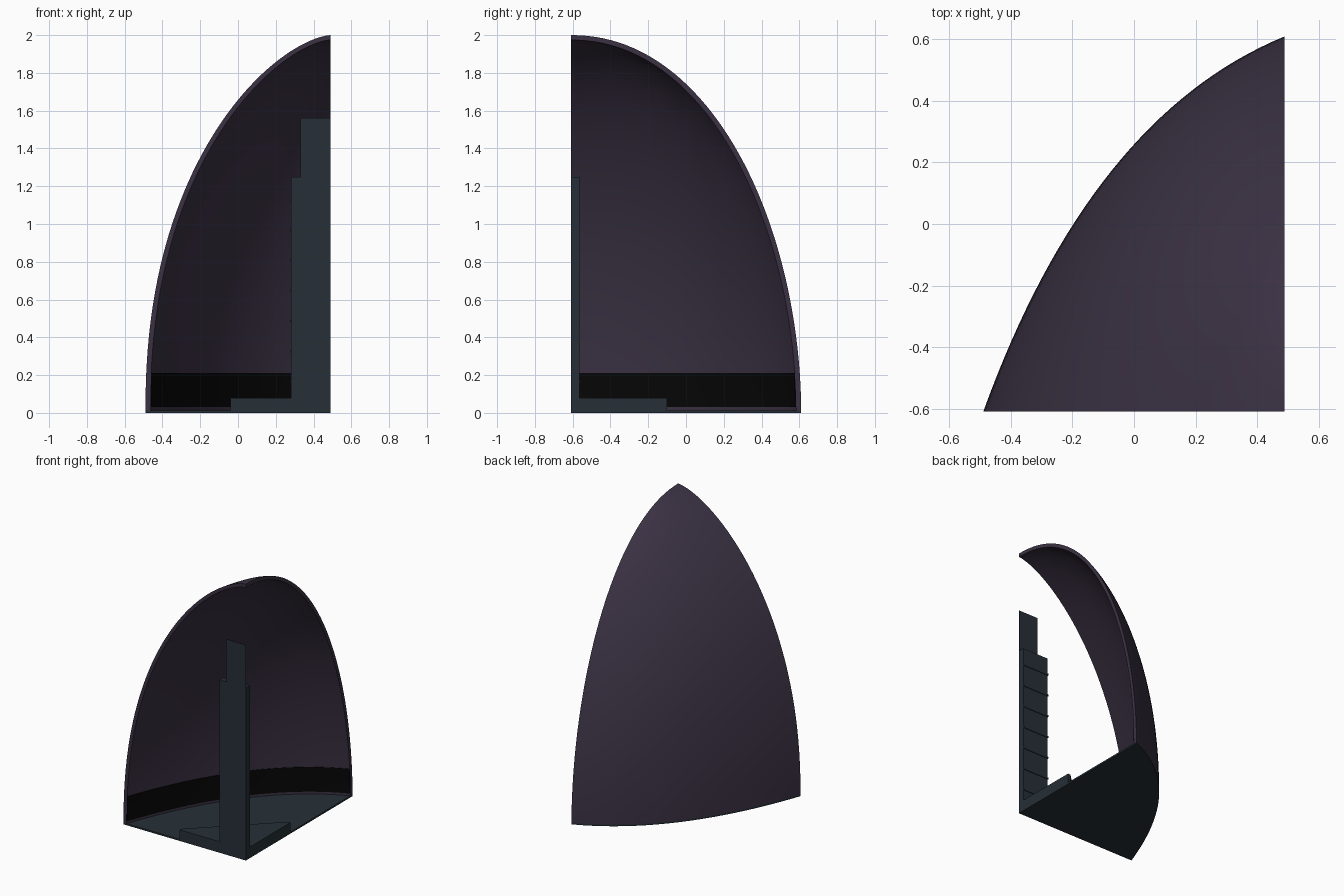
import bpy, bmesh, math

if "Cube" in bpy.data.objects:
    bpy.data.objects.remove(bpy.data.objects["Cube"], do_unlink=True)

CX, CY = 0.49, -0.61          # corner axis under the apex
WIDTH, DEPTH, HEIGHT = 0.98, 1.22, 2.0
FLOOR = 0.012
ROWS, COLS = 48, 32


def material(name, color):
    m = bpy.data.materials.new(name)
    m.use_nodes = True
    m.diffuse_color = (*color, 1)
    bsdf = m.node_tree.nodes["Principled BSDF"]
    bsdf.inputs["Base Color"].default_value = (*color, 1)
    bsdf.inputs["Roughness"].default_value = 0.8
    return m


PURPLE = material("dark purple", (0.043, 0.031, 0.056))
TEAL = material("dark teal", (0.019, 0.029, 0.038))
BLACK = material("black", (0.002, 0.002, 0.002))


def finish(name, bm, mat, smooth=False):
    bmesh.ops.recalc_face_normals(bm, faces=bm.faces)
    mesh = bpy.data.meshes.new(name)
    bm.to_mesh(mesh)
    bm.free()
    ob = bpy.data.objects.new(name, mesh)
    bpy.context.collection.objects.link(ob)
    mesh.materials.append(mat)
    if smooth:
        bpy.ops.object.select_all(action="DESELECT")
        ob.select_set(True)
        bpy.context.view_layer.objects.active = ob
        bpy.ops.object.shade_smooth_by_angle(angle=math.radians(35))
    return ob


def plan(t):
    """Unit footprint curve from the front rim to the side rim."""
    k = 2 * t * (1 - t)
    return (1 - t) ** 2 + 0.646 * k, t * t + 0.787 * k


def ring(z, inset):
    """Horizontal section of the dome at height z, moved in by inset."""
    h = min(z / (HEIGHT - inset), 1)
    u = (WIDTH - inset) * (1 - h ** (1 / 0.45)) ** (1 / 1.55)
    v = (DEPTH - inset) * (1 - h ** (1 / 0.52)) ** (1 / 2.1)
    pts = []
    for j in range(COLS + 1):
        a, b = plan(j / COLS)
        pts.append((CX - u * a, CY + v * b, z))
    return pts


def add_sheet(bm, heights, inset):
    grid = [[bm.verts.new(p) for p in ring(z, inset)] for z in heights]
    for low, high in zip(grid, grid[1:]):
        for j in range(COLS):
            bm.faces.new((low[j], low[j + 1], high[j + 1], high[j]))
    return grid


def double_wall(name, mat, outer_z, inner_z, outer_in, inner_in):
    """Two dome sheets joined along every border."""
    bm = bmesh.new()
    out = add_sheet(bm, outer_z, outer_in)
    inn = add_sheet(bm, inner_z, inner_in)
    for i in range(len(out) - 1):
        for j in (0, COLS):
            bm.faces.new((out[i][j], out[i + 1][j], inn[i + 1][j], inn[i][j]))
    for i in (0, -1):
        for j in range(COLS):
            bm.faces.new((out[i][j], out[i][j + 1], inn[i][j + 1], inn[i][j]))
    bmesh.ops.remove_doubles(bm, verts=bm.verts, dist=1e-5)
    return finish(name, bm, mat, True)


def prism(name, outline, z0, z1, mat):
    bm = bmesh.new()
    face = bm.faces.new([bm.verts.new((x, y, z0)) for x, y in outline])
    top = bmesh.ops.extrude_face_region(bm, geom=[face])["geom"]
    verts = [g for g in top if isinstance(g, bmesh.types.BMVert)]
    bmesh.ops.translate(bm, verts=verts, vec=(0, 0, z1 - z0))
    return finish(name, bm, mat)


def box(name, x0, x1, y0, y1, z0, z1, mat):
    return prism(name, [(x0, y0), (x1, y0), (x1, y1), (x0, y1)], z0, z1, mat)


# Curved shell with its cut rims
def dome_heights(inset):
    top = HEIGHT - inset
    return [FLOOR + (top - FLOOR) * math.sin(i / ROWS * math.pi / 2)
            for i in range(ROWS + 1)]


WALL = 0.026
double_wall("shell", PURPLE, dome_heights(0), dome_heights(WALL), 0, WALL)

# Dark band around the inside foot of the shell
band = [0.03 + 0.03 * i for i in range(7)]
double_wall("inner_band", BLACK, band, band, WALL - 0.004, WALL + 0.004)

# Floor slab
prism("floor", [(CX, CY)] + [p[:2] for p in ring(0, 0)], 0, FLOOR, TEAL)

# Low corner step
prism("corner_step", [(CX, CY), (CX, -0.1), (0.47, -0.1), (-0.04, -0.59), (-0.04, CY)],
      FLOOR, 0.08, TEAL)

# Upright post with a thin taller plate
POST_X, POST_Y = 0.28, -0.565
box("post", POST_X, CX, CY, POST_Y, 0.08, 1.25, TEAL)
box("post_plate", 0.33, CX, CY, CY + 0.004, 1.25, 1.56, TEAL)

# Horizontal ribs across the back of the post
for i in range(7):
    z = 0.16 + 0.16 * i
    box(f"post_rib_{i + 1}", POST_X - 0.006, CX, POST_Y - 0.02, POST_Y + 0.005,
        z, z + 0.012, TEAL)
